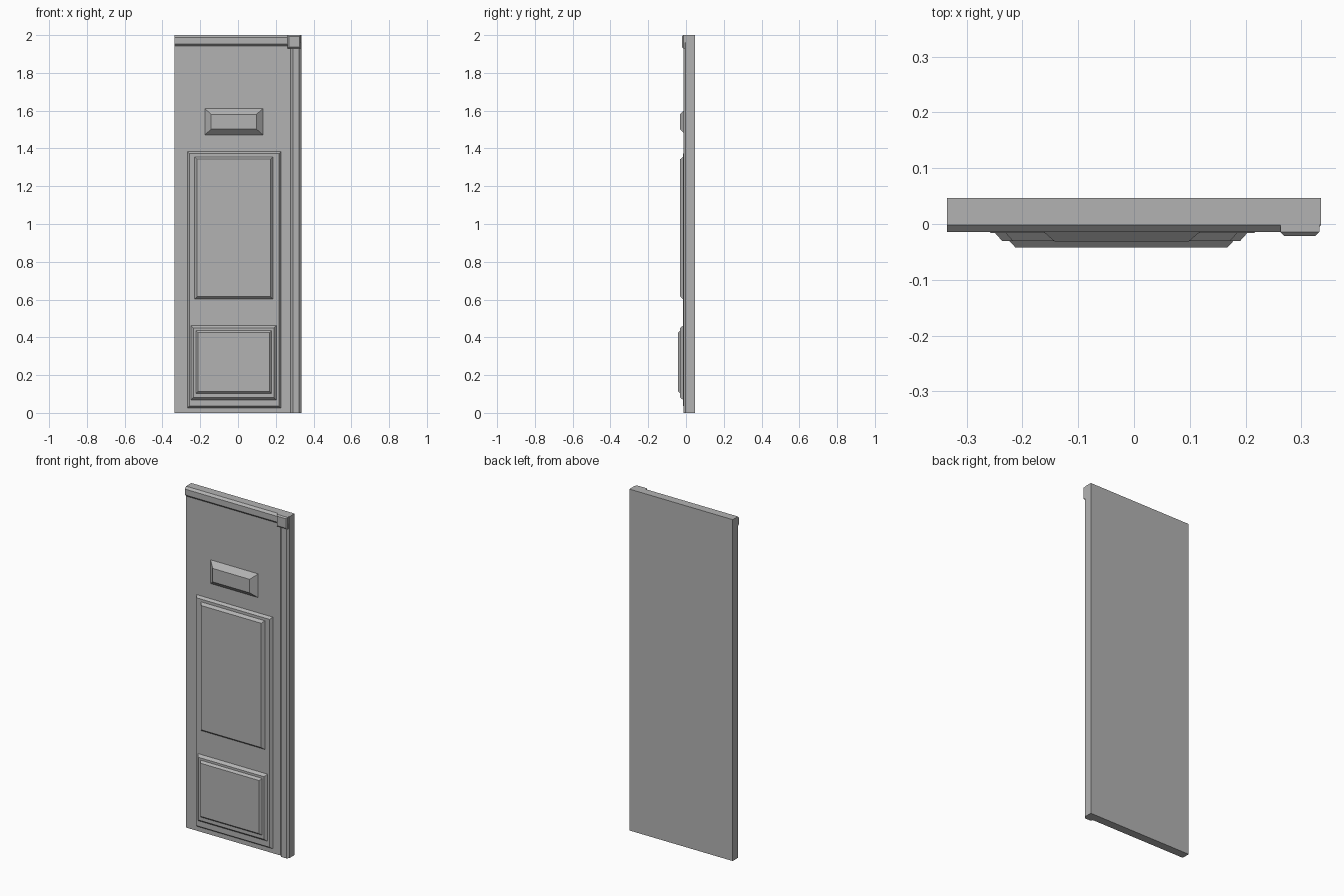
import bpy
import bmesh

cube = bpy.data.objects.get("Cube")
if cube:
    bpy.data.objects.remove(cube, do_unlink=True)

grey = bpy.data.materials.new("plain grey")
grey.use_nodes = True
COLOUR = (0.45, 0.45, 0.45, 1)
grey.diffuse_color = COLOUR
grey.node_tree.nodes["Principled BSDF"].inputs["Base Color"].default_value = COLOUR

FACE = -0.002   # front of the slab
PLATE = -0.016  # front of the backing plate
STEP = -0.0305  # front of the raised panels


def raised(name, x0, x1, z0, z1, back, front, inset_x=0.0, inset_z=0.0, shoulder=None):
    """Box whose front is inset by sloping sides that start at the shoulder depth."""
    rings = [(back, 0, 0)]
    if shoulder is not None:
        rings.append((shoulder, 0, 0))
    rings.append((front, inset_x, inset_z))
    bm = bmesh.new()
    loops = []
    for y, dx, dz in rings:
        corners = [(x0 + dx, z0 + dz), (x1 - dx, z0 + dz),
                   (x1 - dx, z1 - dz), (x0 + dx, z1 - dz)]
        loops.append([bm.verts.new((x, y, z)) for x, z in corners])
    for a, b in zip(loops, loops[1:]):
        for i in range(4):
            j = (i + 1) % 4
            bm.faces.new((a[i], a[j], b[j], b[i]))
    bm.faces.new(loops[0])
    bm.faces.new(loops[-1])
    bmesh.ops.recalc_face_normals(bm, faces=bm.faces)
    mesh = bpy.data.meshes.new(name)
    bm.to_mesh(mesh)
    bm.free()
    mesh.materials.append(grey)
    obj = bpy.data.objects.new(name, mesh)
    bpy.context.collection.objects.link(obj)
    return obj


# Main slab
raised("slab", -0.335, 0.335, 0, 2, 0.0465, FACE)

# Edge trim: top rail, side post and the block where they meet
raised("top_rail", -0.335, 0.3, 1.942, 2, FACE, -0.0143, inset_z=0.012)
raised("side_post", 0.278, 0.335, 0, 1.96, FACE, -0.0143, inset_x=0.012)
raised("corner_block", 0.262, 0.332, 1.93, 2, FACE, -0.0215, 0.007, 0.007, shoulder=-0.0145)

# Backing plate with two stacked raised panels
raised("backing_plate", -0.268, 0.227, 0.026, 1.383, FACE, PLATE, 0.011, 0.011)
raised("tall_panel", -0.23, 0.185, 0.602, 1.356, PLATE, STEP, 0.013, 0.013)
raised("lower_panel_base", -0.249, 0.203, 0.069, 0.462, PLATE, STEP, 0.013, 0.013)
raised("lower_panel_top", -0.223, 0.178, 0.103, 0.436, STEP, -0.0425, 0.011, 0.011)

# Small plaque near the top
raised("small_plaque", -0.176, 0.132, 1.472, 1.611, FACE, -0.0315, 0.034, 0.03)
